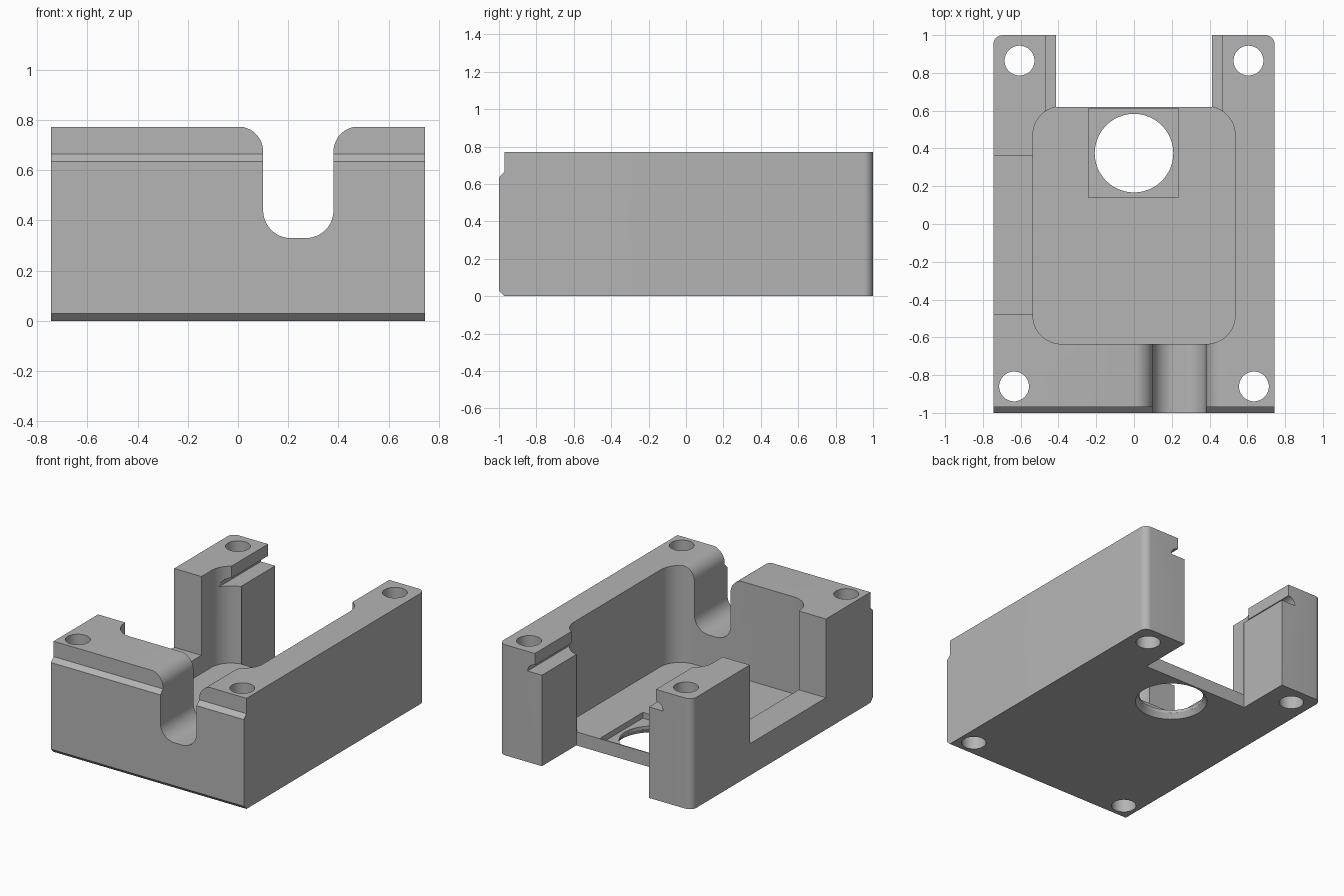
import bpy
import bmesh
from math import radians, cos, sin

if "Cube" in bpy.data.objects:
    bpy.data.objects.remove(bpy.data.objects["Cube"])

HALF_W = 0.745
HEIGHT = 0.772
FLOOR = 0.095
TOP = 1.0  # cutters reach above the housing

grey = bpy.data.materials.new("plain_grey")
grey.use_nodes = True
grey.diffuse_color = (0.46, 0.46, 0.46, 1)
grey.node_tree.nodes["Principled BSDF"].inputs["Base Color"].default_value = grey.diffuse_color


def arc(cx, cy, r, start, end, steps=12):
    angles = [radians(start + (end - start) * i / steps) for i in range(steps + 1)]
    return [(cx + r * cos(a), cy + r * sin(a)) for a in angles]


def rounded_rect(x0, x1, y0, y1, r):
    return (arc(x1 - r, y1 - r, r, 0, 90) + arc(x0 + r, y1 - r, r, 90, 180)
            + arc(x0 + r, y0 + r, r, 180, 270) + arc(x1 - r, y0 + r, r, 270, 360))


def rect(a0, a1, b0, b1):
    return [(a0, b0), (a1, b0), (a1, b1), (a0, b1)]


def prism(name, profile, axis, lo, hi):
    """Extrude a 2D profile along an axis; the profile uses the other two axes in order."""
    bm = bmesh.new()

    def ring(level):
        verts = []
        for p in profile:
            co = list(p)
            co.insert("xyz".index(axis), level)
            verts.append(bm.verts.new(co))
        return verts

    a, b = ring(lo), ring(hi)
    bm.faces.new(a)
    bm.faces.new(b)
    for i in range(len(a)):
        j = (i + 1) % len(a)
        bm.faces.new((a[i], a[j], b[j], b[i]))
    bmesh.ops.recalc_face_normals(bm, faces=bm.faces)
    mesh = bpy.data.meshes.new(name)
    bm.to_mesh(mesh)
    bm.free()
    obj = bpy.data.objects.new(name, mesh)
    bpy.context.collection.objects.link(obj)
    return obj


def cylinder(name, x, y, z0, z1, r0, r1):
    bpy.ops.mesh.primitive_cone_add(vertices=48, radius1=r0, radius2=r1, depth=z1 - z0,
                                    location=(x, y, (z0 + z1) / 2))
    obj = bpy.context.object
    obj.name = name
    return obj


# Housing block: side profile with stepped front lip and chamfered front foot
housing = prism("housing", [(-0.97, 0), (1, 0), (1, HEIGHT), (-0.97, HEIGHT),
                            (-0.97, 0.665), (-1, 0.635), (-1, 0.03)],
                "x", -HALF_W, HALF_W)
housing.data.materials.append(grey)

# Rounded rear corners
bm = bmesh.new()
bm.from_mesh(housing.data)
corners = [e for e in bm.edges if all(v.co.y > 0.99 for v in e.verts)
           and abs(e.verts[0].co.z - e.verts[1].co.z) > 0.5]
bmesh.ops.bevel(bm, geom=corners, offset=0.05, segments=8, profile=0.5, affect='EDGES')
bm.to_mesh(housing.data)
bm.free()

cutters = []

# Main cavity, rear gap and side window
cutters.append(prism("cavity", rounded_rect(-0.535, 0.535, -0.635, 0.622, 0.15), "z", FLOOR, TOP))
cutters.append(prism("rear_gap", rect(-0.413, 0.413, 0.62, 1.1), "z", -0.1, TOP))
cutters.append(prism("side_window", rect(-0.48, 0.36, 0.222, TOP), "x", -0.9, -0.53))

# Rounded front cable slot
slot = ([(0, TOP)] + arc(0, 0.674, 0.1, 90, 0) + arc(0.21, 0.44, 0.11, 180, 270)
        + arc(0.27, 0.44, 0.11, 270, 360) + arc(0.48, 0.674, 0.1, 180, 90) + [(0.48, TOP)])
cutters.append(prism("front_slot", slot, "y", -1.1, -0.6))

# Rounded ledges on the inner edges of the rear posts
for side in (-1, 1):
    ledge = [(0.468, TOP)] + arc(0.468, 0.635, 0.055, 90, 0, 8) + [(0.38, 0.635), (0.38, TOP)]
    cutters.append(prism("post_ledge", [(side * x, z) for x, z in ledge], "y", 0.5, 1.1))

# Square floor recess, round opening and its countersink
cutters.append(prism("floor_recess", rect(-0.24, 0.235, 0.14, 0.612), "z", 0.055, 0.3))
cutters.append(cylinder("round_opening", 0, 0.375, -0.1, 0.3, 0.208, 0.208))
cutters.append(cylinder("countersink", 0, 0.375, -0.01, 0.036, 0.239, 0.207))

# Four screw holes
for side in (-1, 1):
    for x, y in ((0.635, -0.86), (0.606, 0.865)):
        cutters.append(cylinder("screw_hole", side * x, y, -0.1, TOP, 0.079, 0.079))

# Cut everything out of the block
for cutter in cutters:
    cutter.hide_render = True
    mod = housing.modifiers.new(cutter.name, 'BOOLEAN')
    mod.operation = 'DIFFERENCE'
    mod.solver = 'EXACT'
    mod.object = cutter

bpy.context.view_layer.update()
result = bpy.data.meshes.new_from_object(
    housing.evaluated_get(bpy.context.evaluated_depsgraph_get()))
housing.modifiers.clear()
housing.data = result
result.materials.clear()
result.materials.append(grey)
for poly in result.polygons:
    poly.material_index = 0
for cutter in cutters:
    bpy.data.objects.remove(cutter)

# Smooth curved walls, crisp edges
bpy.ops.object.select_all(action='DESELECT')
housing.select_set(True)
bpy.context.view_layer.objects.active = housing
bpy.ops.object.shade_smooth_by_angle(angle=radians(25))
